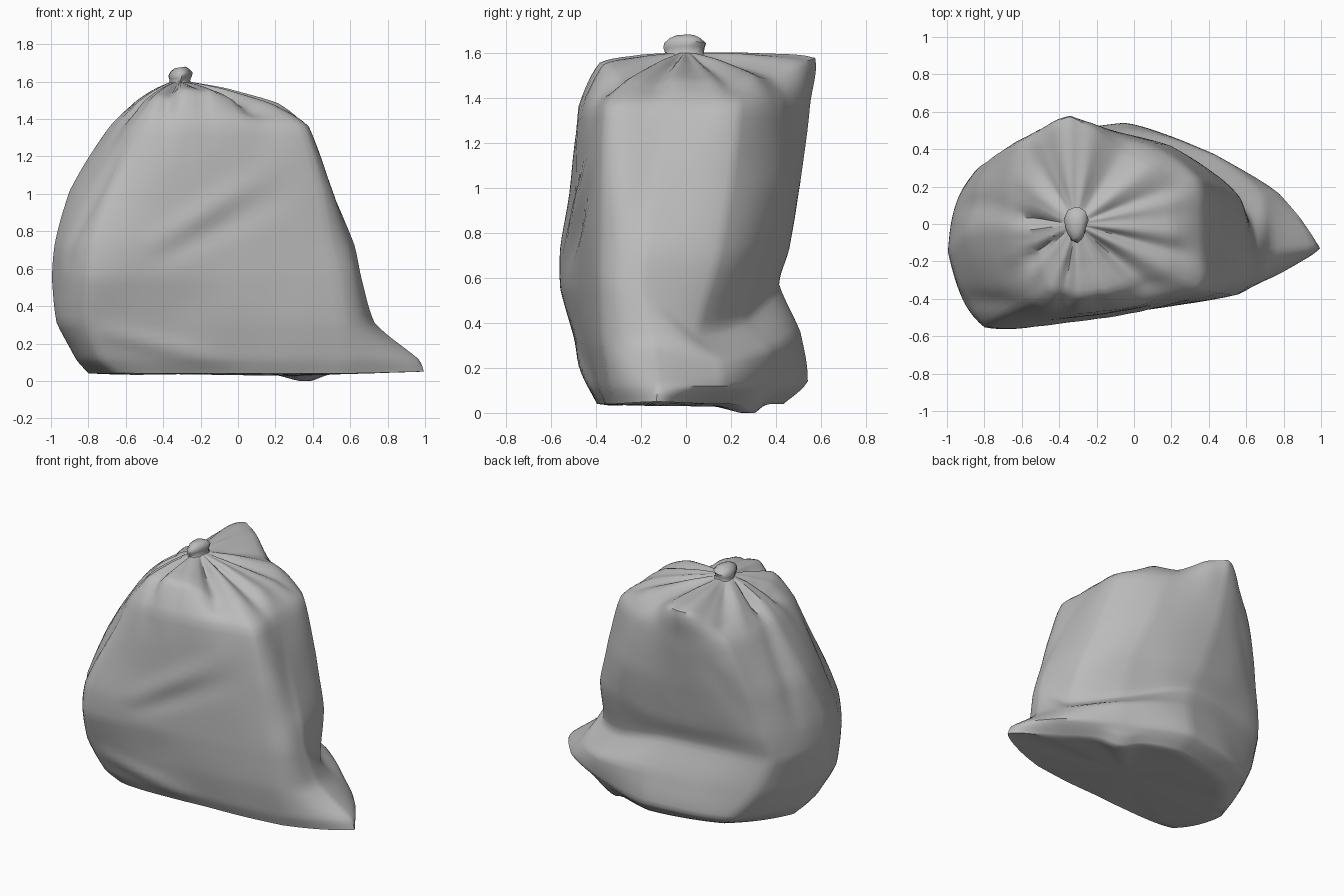
import bpy, bmesh, math, random
from mathutils import Vector, noise

cube = bpy.data.objects.get("Cube")
if cube:
    bpy.data.objects.remove(cube)

plastic = bpy.data.materials.new("grey plastic")
plastic.use_nodes = True
plastic.diffuse_color = (0.5, 0.5, 0.5, 1)
plastic.node_tree.nodes["Principled BSDF"].inputs["Base Color"].default_value = (0.5, 0.5, 0.5, 1)

AROUND, UP = 12, 6
KNOT = Vector((-0.31, 0, 1.6))


def spline(a, b, c, d, t, tension):
    """Blend of a smooth curve and a straight line from b to c."""
    m, n = (c - a) * 0.5, (d - b) * 0.5
    smooth = b + m * t + (3 * (c - b) - 2 * m - n) * t**2 + (2 * (b - c) + m + n) * t**3
    return b.lerp(c, t).lerp(smooth, tension)


def ring(points):
    """Round out nine control points into one closed loop."""
    k = len(points)
    return [spline(points[i - 1], points[i], points[(i + 1) % k], points[(i + 2) % k], j / AROUND, 0.65)
            for i in range(k) for j in range(AROUND)]


def finish(name, bm):
    bmesh.ops.recalc_face_normals(bm, faces=bm.faces)
    mesh = bpy.data.meshes.new(name)
    bm.to_mesh(mesh)
    bm.free()
    mesh.materials.append(plastic)
    obj = bpy.data.objects.new(name, mesh)
    bpy.context.collection.objects.link(obj)
    bpy.ops.object.select_all(action="DESELECT")
    obj.select_set(True)
    bpy.context.view_layer.objects.active = obj
    bpy.ops.object.shade_smooth_by_angle(angle=math.radians(50))


# Sack cross-sections in hundredths: right tail, then anticlockwise round the back, left and front.
# A third number overrides the height of the section at that point.
levels = {
    4: [(99, -13, 5), (68, 10), (40, 28), (-2, 43), (-52, 32), (-80, -5), (-65, -38), (-15, -38), (57, -32)],
    12: [(96, -13), (78, 16), (42, 36), (-5, 54, 14), (-62, 40), (-87, -10), (-74, -42), (-15, -42), (60, -34)],
    31: [(73, -15), (70, 15, 24), (42, 37, 28), (-5, 51, 36), (-76, 33), (-97, -18), (-80, -48), (-20, -46), (57, -37)],
    55: [(66, -20), (61, 5, 36), (32, 26, 42), (-15, 41, 57), (-86, 27), (-100, -15), (-80, -55), (-20, -49), (54, -38)],
    73: [(62, -18), (56, 14, 68), (30, 35), (-20, 46), (-82, 31), (-98, -14), (-79, -55), (-20, -49), (50, -38)],
    102: [(50, -13), (46, 20), (19, 42), (-28, 51), (-74, 37), (-90, -5), (-69, -49), (-20, -49), (45, -37)],
    136: [(36, -5), (35, 24), (7, 43), (-33, 55), (-62, 43), (-69, 0), (-55, -41), (-22, -48), (35, -35)],
}
cages = [[Vector((p[0], p[1], p[2] if len(p) > 2 else z)) / 100 for p in pts] for z, pts in levels.items()]

# Shoulder where the film folds over, then the gathered top
shoulder = [(21, -5, 148), (18, 21, 148), (-8, 40, 151), (-34, 58, 158), (-50, 43, 151),
            (-55, 0, 149), (-46, -33, 151), (-22, -38, 156), (16, -26, 148)]
cages.append([Vector(p) / 100 for p in shoulder])
neck = [KNOT + Vector((p.x - KNOT.x, p.y, 0)).normalized() * 0.05 for p in cages[-1]]
cages.append([p.lerp(q, 0.55) + Vector((0, 0, 0.01)) for p, q in zip(cages[-1], neck)])
cages.append(neck)

loops = [ring(c) for c in cages]
cols = len(loops[0])
rows = []
for i in range(len(loops) - 1):
    before, after = loops[max(i - 1, 0)], loops[min(i + 2, len(loops) - 1)]
    for j in range(UP):
        rows.append([spline(before[k], loops[i][k], loops[i + 1][k], after[k], j / UP, 0.5)
                     for k in range(cols)])
rows.append(loops[-1])

# Diagonal folds in the film: start, end, width, height
folds = [((-0.45, -0.5, 0.74), (0.2, -0.45, 1.14), 0.05, 0.02),
         ((-0.4, -0.5, 0.66), (0.25, -0.45, 1.0), 0.05, -0.015),
         ((-0.7, -0.48, 0.26), (-0.1, -0.46, 0.1), 0.05, 0.02),
         ((-0.5, 0.45, 1.2), (-0.85, 0.2, 0.6), 0.05, -0.025),
         ((-0.6, -0.45, 1.4), (-0.9, -0.4, 0.65), 0.05, -0.02),
         ((-0.65, 0.1, 1.4), (-0.95, 0.1, 0.8), 0.06, -0.025)]

# Valleys gathered into the knot: direction in degrees, half width, depth
valleys = [(20, 6, 0.025), (58, 8, 0.03), (122, 7, 0.03), (172, 9, 0.045),
           (218, 9, 0.04), (262, 6, 0.025), (288, 5, 0.02), (318, 9, 0.05), (345, 5, 0.02)]


def crumple(p):
    """Add pleats running into the knot, folds and slight unevenness."""
    out = Vector((p.x - KNOT.x, p.y, 0))
    r = out.length
    out.normalize()
    angle = math.degrees(math.atan2(out.y, out.x))
    rise = min(1, max(0, r - 0.05) * 6)
    top = max(0, min(1, (p.z - 1.2) / 0.25)) * rise
    dip = 0.006 * math.sin(math.radians(angle) * 17)
    for direction, width, depth in valleys:
        gap = (angle - direction + 180) % 360 - 180
        dip += depth * math.exp(-((gap / width) ** 2))
    move = -out * dip * 0.5 * top
    move.z -= dip * 0.9 * top * max(0, min(1, (p.z - 1.38) / 0.1))
    for start, end, width, height in folds:
        s, e = Vector(start), Vector(end)
        t = max(0, min(1, (p - s).dot(e - s) / (e - s).length_squared))
        d = (p - s.lerp(e, t)).length
        move += out * height * math.exp(-((d / width) ** 2)) * math.sin(math.pi * (0.15 + 0.7 * t))
    move += out * noise.noise(p * 3.5) * 0.008 * rise
    return p + move


bm = bmesh.new()
grid = [[bm.verts.new(crumple(p)) for p in row] for row in rows]
for low, high in zip(grid, grid[1:]):
    for k in range(cols):
        n = (k + 1) % cols
        bm.faces.new((low[k], low[n], high[n], high[k]))

# Slightly uneven underside, closed toward the middle
edge = grid[0]
hub = Vector((0.05, 0, 0.03))
for step in (0.12, 0.5):
    inner = []
    for k in range(cols):
        p = grid[0][k].co.lerp(hub, step)
        p.z += 0.01 * noise.noise(p * 4)
        inner.append(bm.verts.new(p))
    for k in range(cols):
        n = (k + 1) % cols
        bm.faces.new((edge[n], edge[k], inner[k], inner[n]))
    edge = inner
centre = bm.verts.new(hub)
for k in range(cols):
    bm.faces.new((edge[(k + 1) % cols], edge[k], centre))
# Low wrinkle that touches the ground
for v in bm.verts:
    d = math.hypot(v.co.x - 0.36, v.co.y - 0.28)
    if v.co.z < 0.1:
        v.co.z = max(0, v.co.z - 0.045 * math.exp(-((d / 0.1) ** 2)))
finish("sack", bm)

# Twisted neck and flattened knot with a lopsided top
random.seed(4)
bm = bmesh.new()
sides = 12
profile = [(0.09, -0.03), (0.07, 0.0), (0.074, 0.02), (0.078, 0.04), (0.062, 0.062), (0.035, 0.076)]
stack = []
for r, h in profile:
    loop = []
    for k in range(sides):
        a = math.tau * k / sides + h * 5
        s = r * (1 + 0.1 * math.sin(3 * a) + random.uniform(-0.06, 0.06))
        loop.append(bm.verts.new(KNOT + Vector((s * 0.8 * math.cos(a), s * 1.2 * math.sin(a),
                                                h + 0.12 * s * math.cos(a)))))
    stack.append(loop)
for low, high in zip(stack, stack[1:]):
    for k in range(sides):
        n = (k + 1) % sides
        bm.faces.new((low[k], low[n], high[n], high[k]))
bm.faces.new(stack[-1])
finish("tied_knot", bm)
